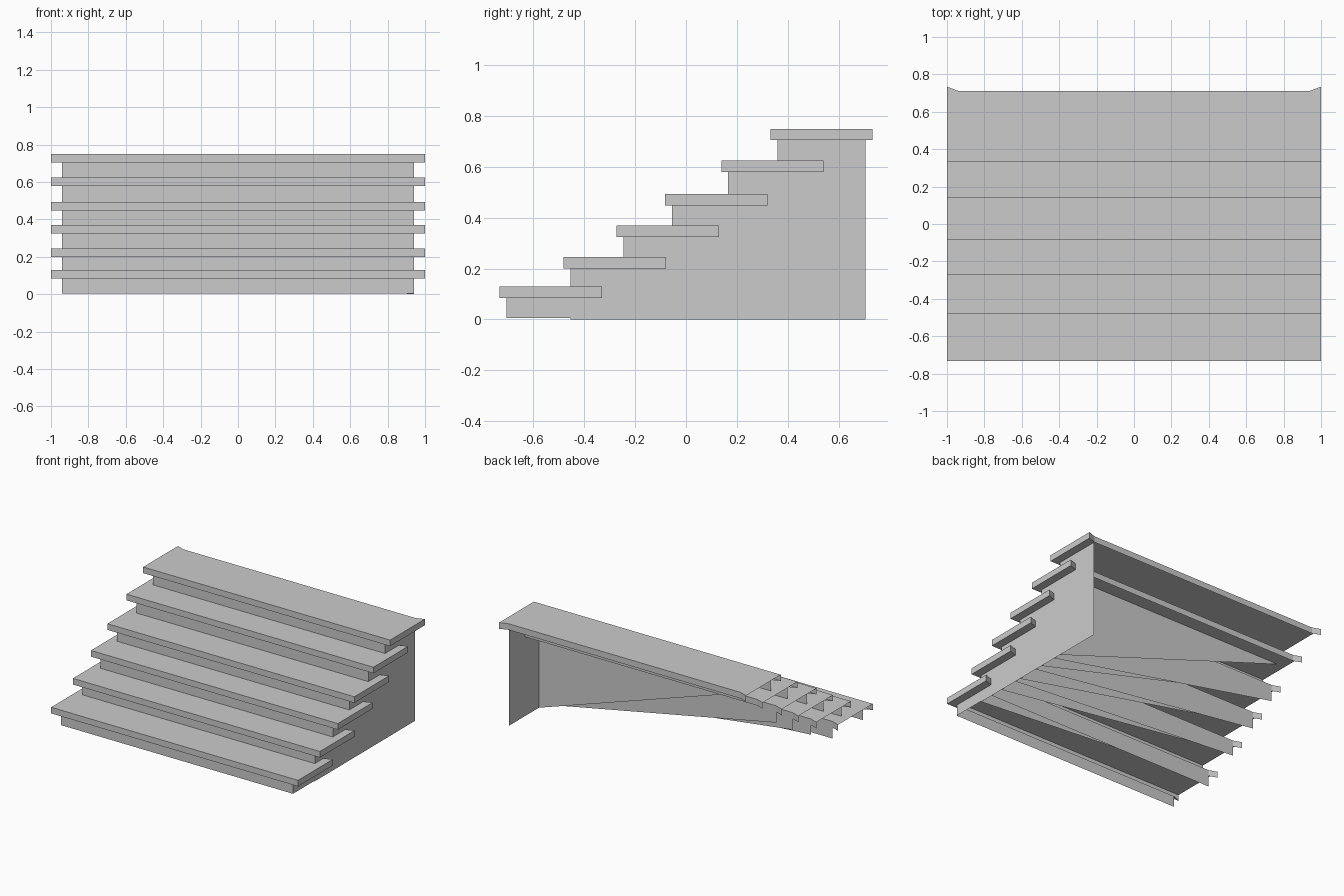
import bpy, bmesh

if "Cube" in bpy.data.objects:
    bpy.data.objects.remove(bpy.data.objects["Cube"])

# front edge y and top z of each step
STEPS = [(-0.733, 0.130), (-0.481, 0.245), (-0.273, 0.370),
         (-0.082, 0.493), (0.139, 0.625), (0.332, 0.750)]
DEPTH, THICK, NOSE, CHAMFER = 0.402, 0.045, 0.027, 0.022
W, SIDE, BACK = 1.0, 0.94, 0.706


def sheets(name, polygons):
    """One object made of flat polygons, welded where they touch."""
    bm = bmesh.new()
    for points in polygons:
        bm.faces.new([bm.verts.new(p) for p in points])
    bmesh.ops.remove_doubles(bm, verts=bm.verts, dist=1e-4)
    mesh = bpy.data.meshes.new(name)
    bm.to_mesh(mesh)
    bm.free()
    obj = bpy.data.objects.new(name, mesh)
    bpy.context.collection.objects.link(obj)


profile = [(SIDE, BACK, 0.0), (SIDE, STEPS[1][0] + NOSE, 0.0),
           (SIDE, STEPS[1][0] + NOSE, 0.005)]
low = 0.005
for i, (front, top) in enumerate(STEPS, 1):
    back, under, ry = front + DEPTH, top - THICK, front + NOSE
    inner = back - CHAMFER
    # hollow tread, left end open: rim runs front, right end, flared back
    rim = [(-W, front), (W, front), (W, back), (SIDE, inner), (-SIDE, inner), (-W, back)]
    faces = [[(x, y, top) for x, y in rim]]
    for (xa, ya), (xb, yb) in zip(rim, rim[1:]):
        faces.append([(xa, ya, under), (xb, yb, under), (xb, yb, top), (xa, ya, top)])
    # underside of the overhang
    faces.append([(-W, front, under), (-SIDE, ry, under), (SIDE, ry, under), (W, front, under)])
    faces.append([(W, front, under), (SIDE, ry, under), (SIDE, inner, under), (W, back, under)])
    sheets(f"tread_{i}", faces)

    # riser, and back wall on the lower steps: floor on the right, step below on the left
    floor = 0.005 if i == 1 else 0.0
    for part, y in (("riser", ry), ("back_wall", inner)):
        if part == "riser" or i <= 4:
            sheets(f"{part}_{i}", [[(-SIDE, y, low), (SIDE, y, floor),
                                    (SIDE, y, under), (-SIDE, y, under)]])
    profile += [(SIDE, ry, low if i == 1 else prev_under), (SIDE, ry, under)]
    low, prev_under = top, under
profile.append((SIDE, BACK, prev_under))

# stepped side panel, right side only
sheets("side_panel", [profile[::-1]])
